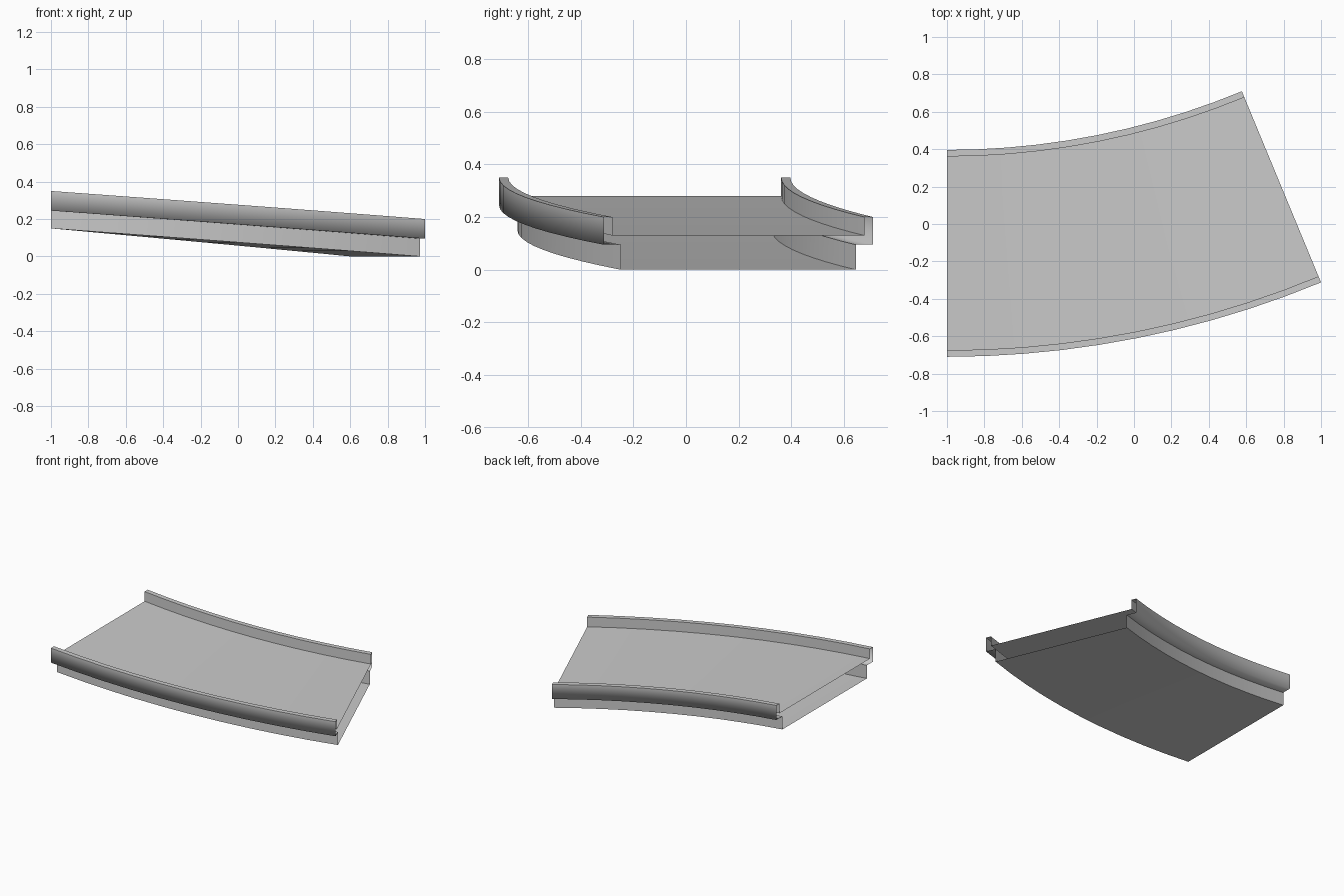
import bpy, bmesh, math

if "Cube" in bpy.data.objects:
    bpy.data.objects.remove(bpy.data.objects["Cube"])

R = 5.226                 # radius of the outer edge
CX, CY = -1.0, 4.516      # centre of the bend
W = 1.106                 # overall width
DROP = 0.15               # descent along the ramp
ANGLE = math.radians(22.5)
SEGS = 10


def sweep(name, profile, soft=()):
    """Sweep a (distance from outer edge, height) profile down the bend, ends open."""
    bm = bmesh.new()
    rows = []
    for s in range(SEGS + 1):
        f = s / SEGS
        a = ANGLE * f
        rows.append([bm.verts.new((CX + (R - t) * math.sin(a),
                                   CY - (R - t) * math.cos(a),
                                   z - DROP * f)) for t, z in profile])
    for p, q in zip(rows, rows[1:]):
        for j in range(len(profile) - 1):
            bm.faces.new((p[j], q[j], q[j + 1], p[j + 1])).smooth = True
        # lengthwise corners stay sharp unless listed as soft
        for j in range(len(profile)):
            if j not in soft:
                bm.edges.get((p[j], q[j])).smooth = False
    me = bpy.data.meshes.new(name)
    bm.to_mesh(me)
    bm.free()
    ob = bpy.data.objects.new(name, me)
    bpy.context.collection.objects.link(ob)
    return ob


# Side rails: overhanging lip, outer wall, top and inner wall
rail = [(0.07, 0.245), (0, 0.245), (0, 0.35), (0.035, 0.35), (0.035, 0.28)]
sweep("outer_rail", rail, soft=(1,))
sweep("inner_rail", [(W - t, z) for t, z in reversed(rail)], soft=(3,))

# Road surface between the rails
sweep("deck", [(0.035, 0.28), (W - 0.035, 0.28)])

# Hollow base: side walls and underside
sweep("base", [(W - 0.07, 0.245), (W - 0.07, 0.15), (0.07, 0.15), (0.07, 0.245)])
